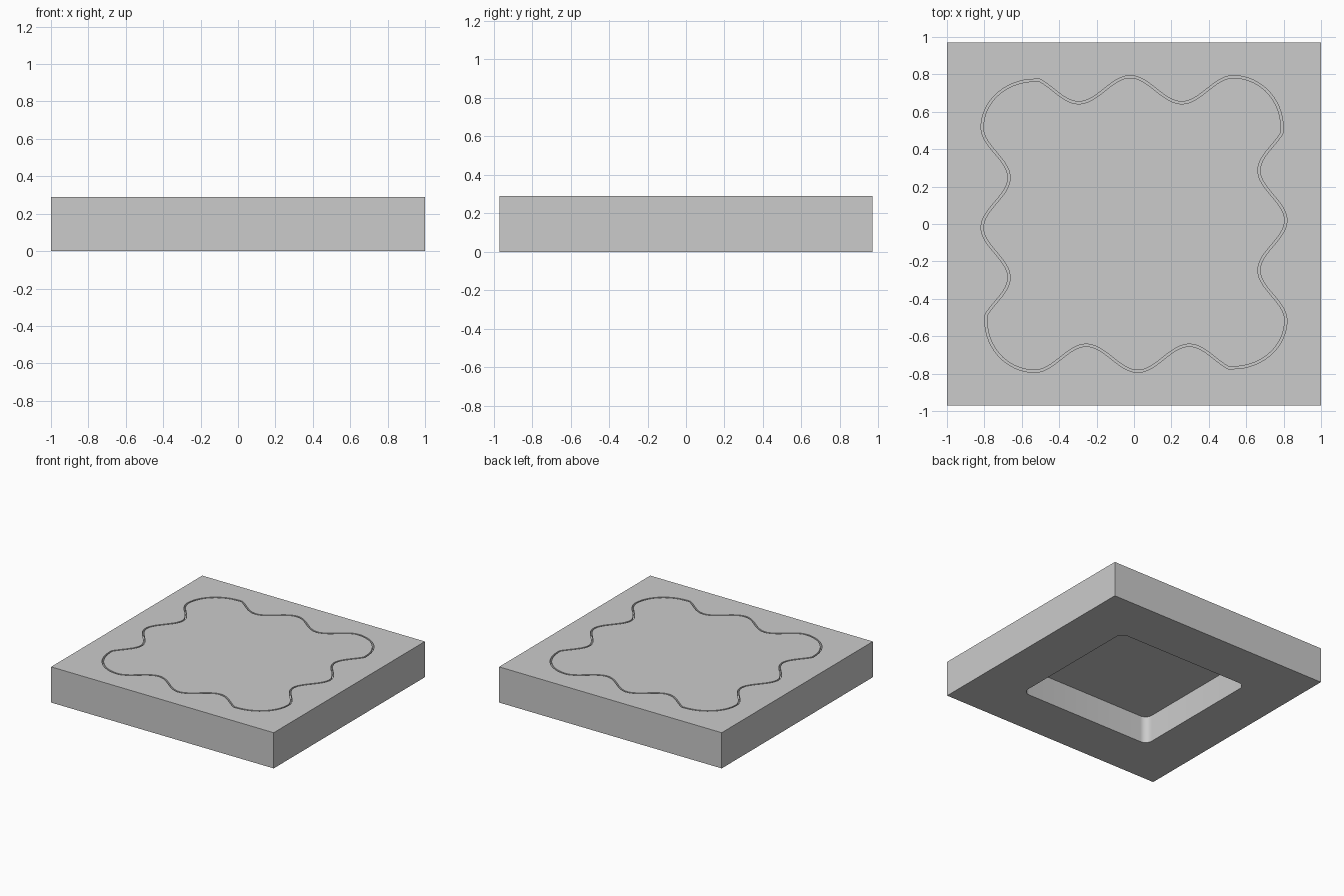
import bpy, bmesh, math
from mathutils import Vector

cube = bpy.data.objects.get("Cube")
if cube:
    bpy.data.objects.remove(cube, do_unlink=True)

HEIGHT, HALF_X, HALF_Y = 0.29, 1.0, 0.97
RECESS_DEPTH, GROOVE_DEPTH, GROOVE_WIDTH = 0.22, 0.05, 0.012

grey = bpy.data.materials.new("plain grey")
grey.use_nodes = True
colour = (0.6, 0.6, 0.6, 1)
grey.diffuse_color = colour
grey.node_tree.nodes["Principled BSDF"].inputs["Base Color"].default_value = colour


def finish(name, bm):
    bmesh.ops.recalc_face_normals(bm, faces=bm.faces)
    mesh = bpy.data.meshes.new(name)
    bm.to_mesh(mesh)
    bm.free()
    mesh.materials.append(grey)
    obj = bpy.data.objects.new(name, mesh)
    bpy.context.collection.objects.link(obj)
    return obj


def box(name, half_x, half_y, z0, z1, radius=0):
    """Box between two heights, optionally with rounded upright edges."""
    bm = bmesh.new()
    bmesh.ops.create_cube(bm, size=2)
    for v in bm.verts:
        v.co = (v.co.x * half_x, v.co.y * half_y, z1 if v.co.z > 0 else z0)
    if radius:
        upright = [e for e in bm.edges
                   if abs(e.verts[0].co.z - e.verts[1].co.z) > 0.01]
        bmesh.ops.bevel(bm, geom=upright, offset=radius, segments=8,
                        profile=0.5, affect='EDGES')
    return finish(name, bm)


def wavy_outline():
    """One rounded corner and one wavy side, repeated by quarter turns."""
    side = []
    for i in range(16):
        a = math.pi / 2 * (1 - i / 15)
        side.append((0.53 + 0.262 * math.cos(a), 0.53 + 0.282 * math.sin(a)))
    for i in range(48):
        y = 0.505 - (0.505 + 0.53) * i / 48
        side.append((0.74 + 0.072 * math.cos(math.tau * (y - 0.02) / 0.55), y))
    points = []
    for turn in range(4):
        points += [Vector((x, y * HALF_Y)) for x, y in side]
        side = [(y, -x) for x, y in side]
    return points


def groove_cutter(path):
    """Thin closed ribbon following the path."""
    bm = bmesh.new()
    rings = []
    for i, p in enumerate(path):
        t = (path[(i + 1) % len(path)] - path[i - 1]).normalized()
        n = Vector((-t.y, t.x)) * GROOVE_WIDTH / 2
        rings.append([bm.verts.new((q.x, q.y, z)) for q, z in (
            (p - n, HEIGHT - GROOVE_DEPTH), (p + n, HEIGHT - GROOVE_DEPTH),
            (p + n, HEIGHT + 0.05), (p - n, HEIGHT + 0.05))])
    for i, a in enumerate(rings):
        b = rings[i - 1]
        for k in range(4):
            m = (k + 1) % 4
            bm.faces.new((a[k], a[m], b[m], b[k]))
    return finish("groove_cutter", bm)


# Solid block with a rounded recess underneath and a wavy groove on top
block = box("block", HALF_X, HALF_Y, 0, HEIGHT)
cutters = [box("recess_cutter", 0.6, 0.57, -0.1, RECESS_DEPTH, 0.06),
           groove_cutter(wavy_outline())]
bpy.context.view_layer.objects.active = block
for cutter in cutters:
    cutter.hide_render = True
    mod = block.modifiers.new(cutter.name, 'BOOLEAN')
    mod.operation, mod.solver, mod.object = 'DIFFERENCE', 'EXACT', cutter
    bpy.ops.object.modifier_apply(modifier=mod.name)
    bpy.data.objects.remove(cutter, do_unlink=True)

bpy.ops.object.select_all(action='DESELECT')
block.select_set(True)
bpy.ops.object.shade_smooth_by_angle(angle=math.radians(30))
